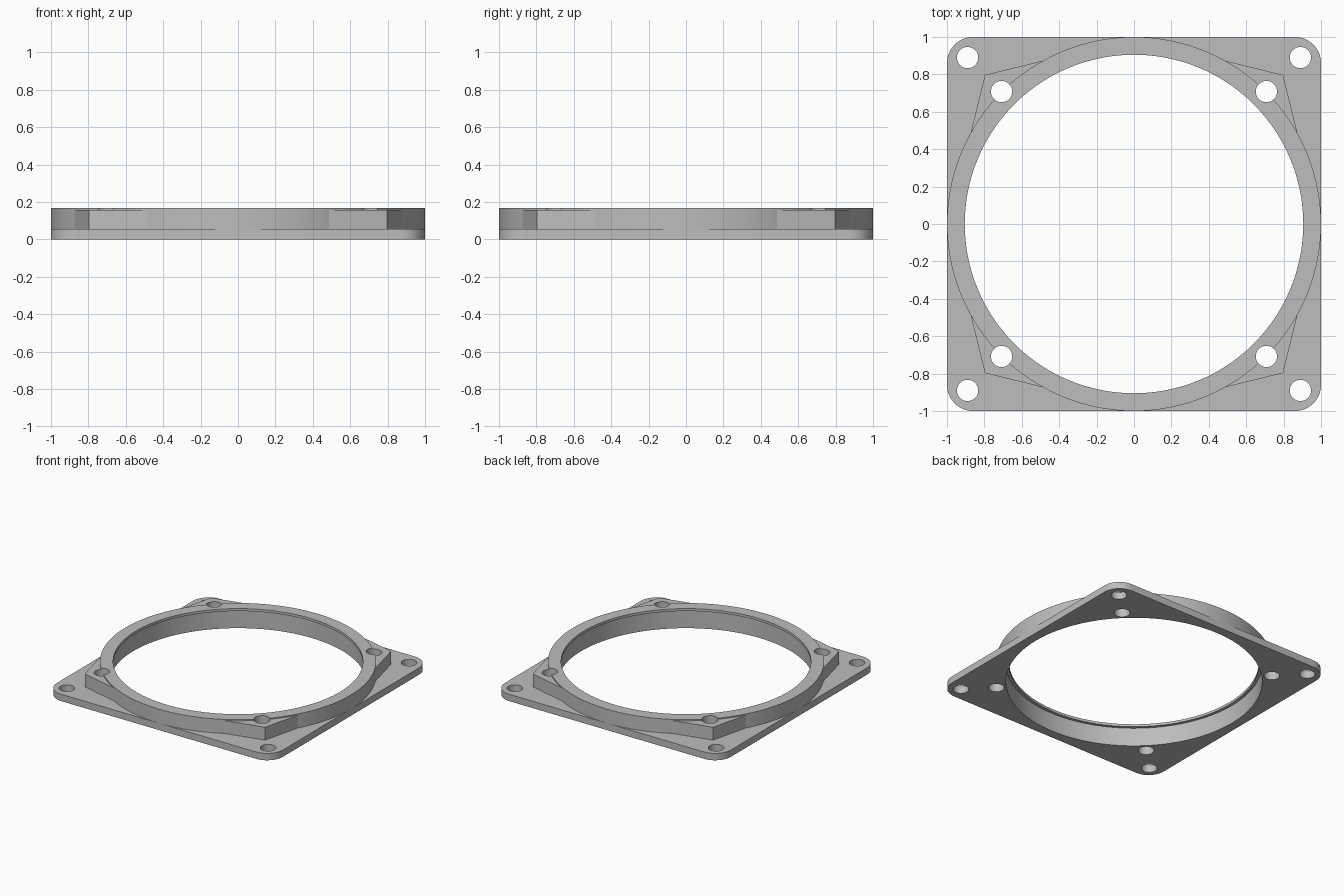
import bpy, bmesh
from math import cos, sin, pi, radians

old = bpy.data.objects.get("Cube")
if old:
    bpy.data.objects.remove(old, do_unlink=True)

grey = bpy.data.materials.new("plain grey")
grey.use_nodes = True
colour = (0.51, 0.51, 0.51, 1)
grey.diffuse_color = colour
grey.node_tree.nodes["Principled BSDF"].inputs["Base Color"].default_value = colour

PLATE_TOP, BOSS_TOP, RING_TOP = 0.055, 0.158, 0.167
BORE, LIP, LIP_Z = 0.928, 0.905, 0.147
SEGS = 128
CORNERS = [(1, 1), (-1, 1), (-1, -1), (1, -1)]


def arc(cx, cy, r, start, end, n):
    return [(cx + r * cos(start + (end - start) * i / n),
             cy + r * sin(start + (end - start) * i / n)) for i in range(n + 1)]


def circle(r, cx=0, cy=0, n=SEGS):
    return arc(cx, cy, r, 0, 2 * pi, n)[:-1]


def make_object(name, bm):
    bmesh.ops.recalc_face_normals(bm, faces=bm.faces)
    mesh = bpy.data.meshes.new(name)
    bm.to_mesh(mesh)
    bm.free()
    mesh.materials.append(grey)
    ob = bpy.data.objects.new(name, mesh)
    bpy.context.collection.objects.link(ob)
    return ob


def prisms(name, outlines, z0, z1):
    """Extrude one or more flat outlines from z0 up to z1."""
    bm = bmesh.new()
    for pts in outlines:
        face = bm.faces.new([bm.verts.new((x, y, z0)) for x, y in pts])
        top = bmesh.ops.extrude_face_region(bm, geom=[face], use_keep_orig=True)["geom"]
        verts = [g for g in top if isinstance(g, bmesh.types.BMVert)]
        bmesh.ops.translate(bm, verts=verts, vec=(0, 0, z1 - z0))
    return make_object(name, bm)


def cut(ob, cutters):
    bpy.context.view_layer.objects.active = ob
    for cutter in cutters:
        mod = ob.modifiers.new("cut", "BOOLEAN")
        mod.operation, mod.solver, mod.object = "DIFFERENCE", "EXACT", cutter
        bpy.ops.object.modifier_apply(modifier=mod.name)


# Square flange with rounded corners
R = 0.14
outline = []
for k, (sx, sy) in enumerate(CORNERS):
    outline += arc(sx * (1 - R), sy * (1 - R), R, k * pi / 2, (k + 1) * pi / 2, 12)
flange = prisms("flange_plate", [outline], 0, PLATE_TOP)

# Raised ring with a thin inward lip at the top
bm = bmesh.new()
profile = [(BORE, PLATE_TOP), (1, PLATE_TOP), (1, RING_TOP),
           (LIP, RING_TOP), (LIP, LIP_Z), (BORE, LIP_Z)]
loops = [[bm.verts.new((x, y, z)) for x, y in circle(r)] for r, z in profile]
for a, b in zip(loops, loops[1:] + loops[:1]):
    for i in range(SEGS):
        j = (i + 1) % SEGS
        bm.faces.new((a[i], a[j], b[j], b[i]))
ring = make_object("raised_ring", bm)

# Pointed screw bosses blending into the ring
bosses = prisms("screw_bosses",
                [[(sx * x, sy * y) for x, y in ((0.873, 0.487), (0.797, 0.797), (0.487, 0.873))]
                 for sx, sy in CORNERS], PLATE_TOP, BOSS_TOP)

# Central bore and screw holes
bore = prisms("bore_cutter", [circle(BORE)], -0.1, 0.3)
holes = prisms("hole_cutter",
               [circle(0.057, sx * d, sy * d, 40) for sx, sy in CORNERS for d in (0.89, 0.708)],
               -0.1, 0.3)
cut(flange, [bore, holes])
cut(ring, [holes])
cut(bosses, [holes])
for helper in (bore, holes):
    bpy.data.objects.remove(helper, do_unlink=True)

# Smooth curved walls, keep edges crisp
bpy.ops.object.select_all(action="DESELECT")
for ob in (flange, ring, bosses):
    ob.select_set(True)
bpy.context.view_layer.objects.active = flange
bpy.ops.object.shade_smooth_by_angle(angle=radians(30))
